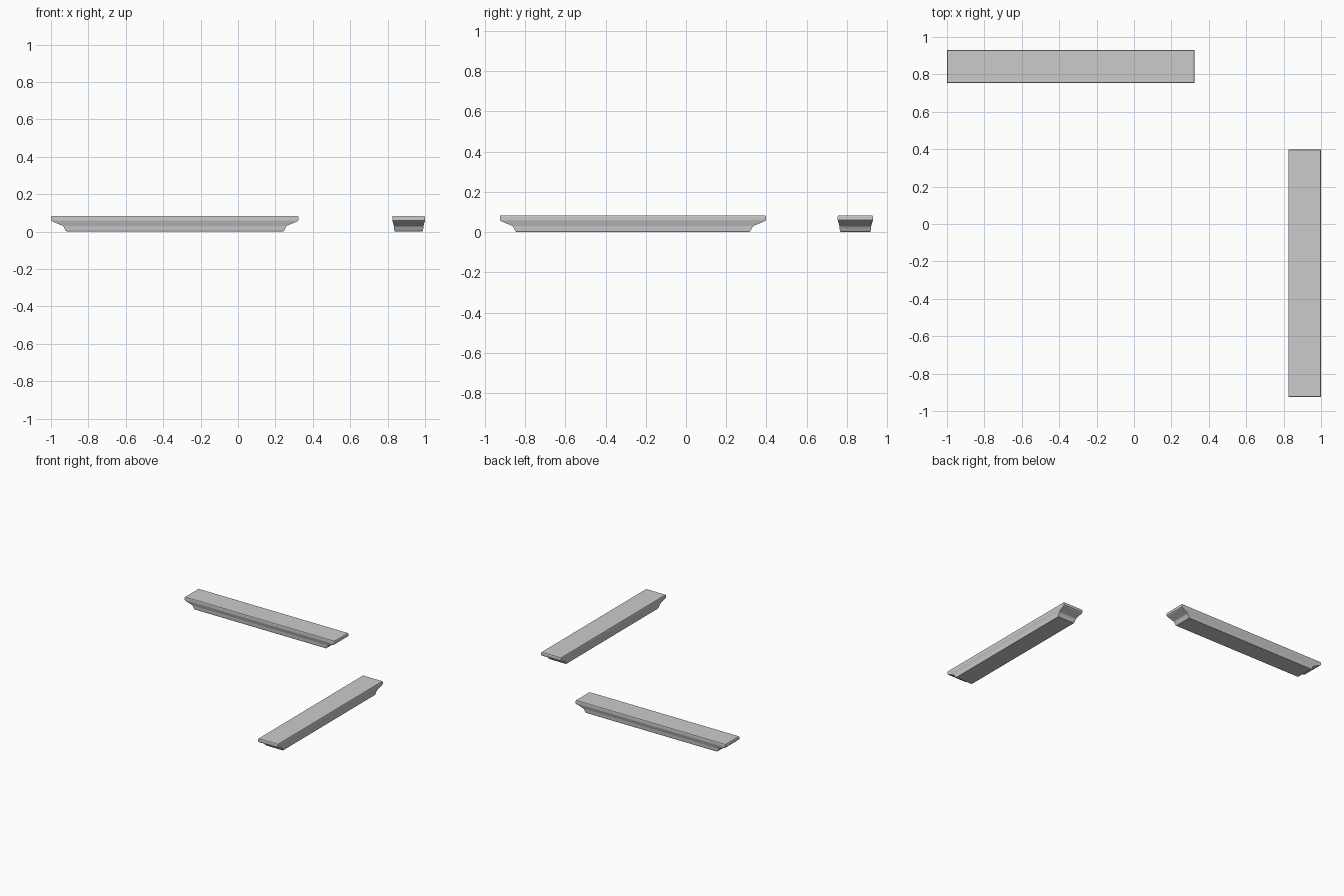
import bpy, bmesh

if "Cube" in bpy.data.objects:
    bpy.data.objects.remove(bpy.data.objects["Cube"])

# Ledge profile: (z, half length, half width), stacked rectangles from bottom to top
RINGS = [
    (0.000, 0.578, 0.074),
    (0.006, 0.585, 0.077),
    (0.024, 0.594, 0.0785),
    (0.031, 0.600, 0.079),
    (0.054, 0.655, 0.086),
    (0.060, 0.662, 0.0875),
    (0.077, 0.662, 0.0875),
    (0.083, 0.659, 0.0855),
]


def ledge(name, cx, cy, along_y=False):
    bm = bmesh.new()
    loops = []
    for z, l, w in RINGS:
        hx, hy = (w, l) if along_y else (l, w)
        loops.append([bm.verts.new((sx * hx, sy * hy, z))
                      for sx, sy in ((-1, -1), (1, -1), (1, 1), (-1, 1))])
    for a, b in zip(loops, loops[1:]):
        for i in range(4):
            j = (i + 1) % 4
            bm.faces.new((a[i], a[j], b[j], b[i]))
    bm.faces.new(loops[0][::-1])
    bm.faces.new(loops[-1])
    mesh = bpy.data.meshes.new(name)
    bm.to_mesh(mesh)
    bm.free()
    ob = bpy.data.objects.new(name, mesh)
    ob.location = (cx, cy, 0)
    bpy.context.collection.objects.link(ob)
    return ob


# Rear ledge along x, right ledge along y
ledge("rear_ledge", -0.338, 0.842)
ledge("right_ledge", 0.9125, -0.264, along_y=True)
